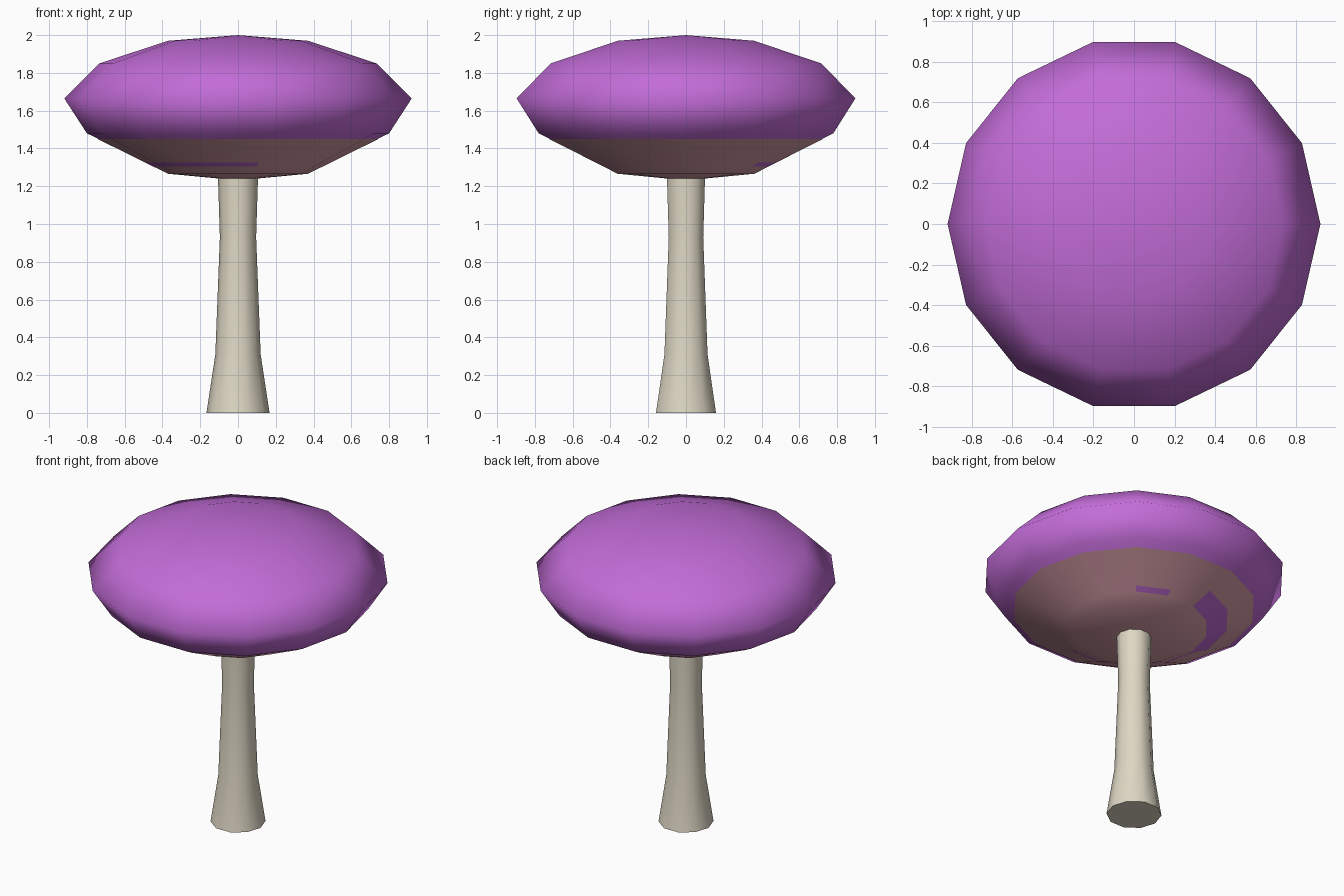
import bpy, bmesh, math

if "Cube" in bpy.data.objects:
    bpy.data.objects.remove(bpy.data.objects["Cube"], do_unlink=True)


def material(name, srgb):
    colour = [((c / 255 + 0.055) / 1.055) ** 2.4 for c in srgb] + [1.0]
    mat = bpy.data.materials.new(name)
    mat.use_nodes = True
    mat.diffuse_color = colour
    bsdf = mat.node_tree.nodes["Principled BSDF"]
    bsdf.inputs["Base Color"].default_value = colour
    bsdf.inputs["Roughness"].default_value = 0.8
    return mat


def lathe(name, profile, sides, mat, sharp_angle):
    """Spin (radius, height) points, listed bottom to top, around the z axis."""
    bm = bmesh.new()
    rings = []
    for r, z in profile:
        count = sides if r > 0 else 1
        rings.append([bm.verts.new((r * math.cos(math.tau * i / sides),
                                    r * math.sin(math.tau * i / sides), z))
                      for i in range(count)])
    for low, high in zip(rings, rings[1:]):
        for i in range(sides):
            j = (i + 1) % sides
            if len(low) == 1:
                bm.faces.new((low[0], high[j], high[i]))
            elif len(high) == 1:
                bm.faces.new((low[i], low[j], high[0]))
            else:
                bm.faces.new((low[i], low[j], high[j], high[i]))
    # Close open ends with flat polygons
    if len(rings[0]) > 1:
        bm.faces.new(rings[0][::-1])
    if len(rings[-1]) > 1:
        bm.faces.new(rings[-1])
    mesh = bpy.data.meshes.new(name)
    bm.to_mesh(mesh)
    bm.free()
    mesh.materials.append(mat)
    obj = bpy.data.objects.new(name, mesh)
    bpy.context.collection.objects.link(obj)
    bpy.ops.object.select_all(action='DESELECT')
    obj.select_set(True)
    bpy.context.view_layer.objects.active = obj
    bpy.ops.object.shade_smooth_by_angle(angle=math.radians(sharp_angle))
    return obj


purple = material("cap purple", (194, 108, 215))
pink = material("gill dusty pink", (218, 161, 171))
cream = material("stem cream", (222, 215, 196))

# Flattened round cap
lathe("cap", [(0, 1.233), (0.37, 1.268), (0.80, 1.48), (0.92, 1.665),
              (0.735, 1.85), (0.37, 1.97), (0, 2.0)], 14, purple, 100)

# Gill layer hugging the underside of the cap
gills = lathe("gills", [(0, 1.231), (0.371, 1.266), (0.45, 1.305), (0.49, 1.325),
                        (0.58, 1.3695), (0.742, 1.449)], 14, pink, 60)

# Purple patches on the gills: a thin broken ring, widest at the back right
gills.data.materials.append(purple)
for face in gills.data.polygons:
    band, sector = divmod(face.index, 14)
    thin = band == 2 and (sector == 2 or 4 <= sector <= 10)
    wide = band == 3 and 4 <= sector <= 6
    if thin or wide:
        face.material_index = 1

# Flared stem
lathe("stem", [(0.167, 0), (0.12, 0.31), (0.096, 0.93), (0.106, 1.25)],
      10, cream, 60)
